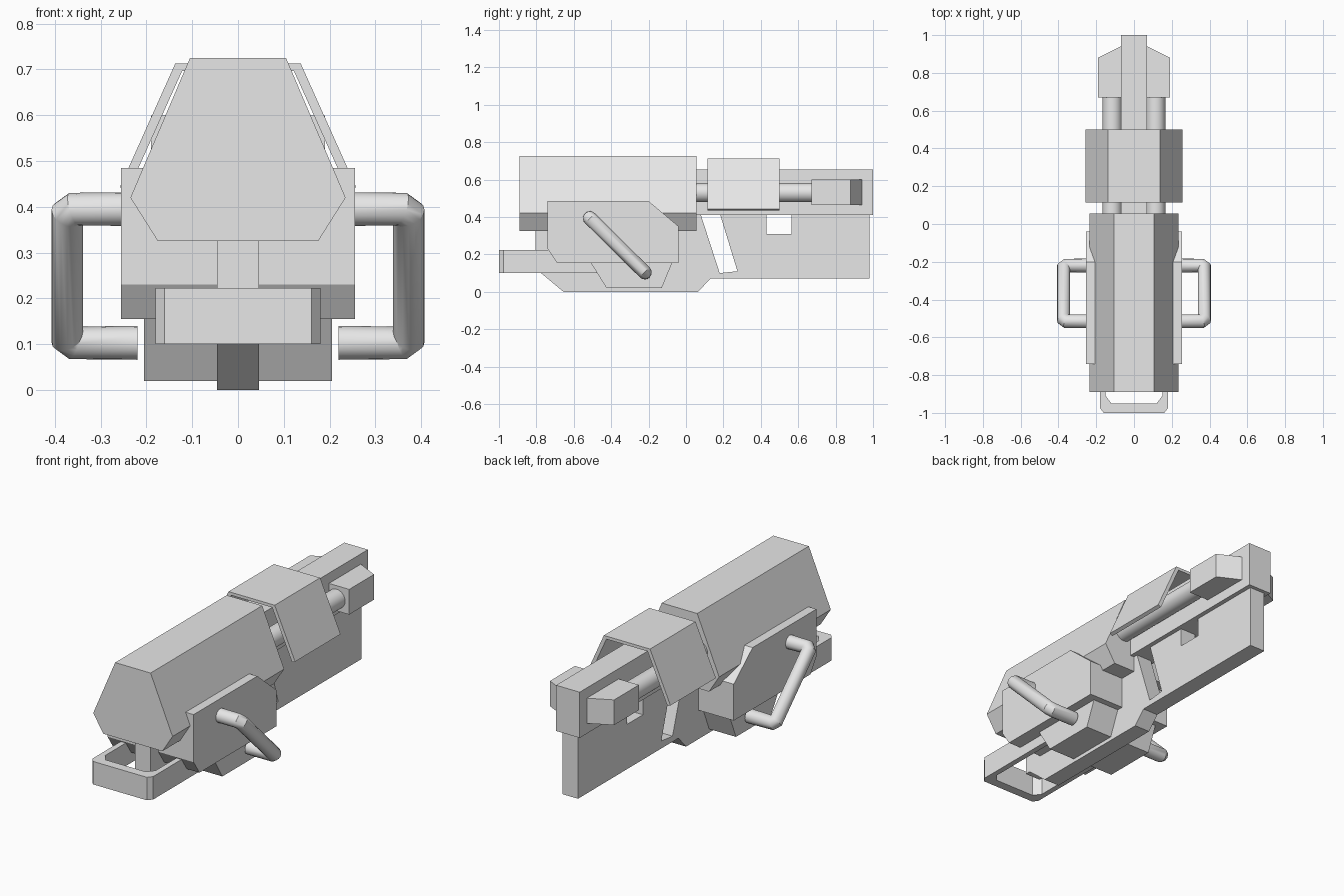
import bpy, bmesh, math
from mathutils import Vector, Matrix

cube = bpy.data.objects.get("Cube")
if cube:
    bpy.data.objects.remove(cube, do_unlink=True)

grey = bpy.data.materials.new("plain grey")
grey.use_nodes = True
grey.diffuse_color = (0.8, 0.8, 0.8, 1)
grey.node_tree.nodes["Principled BSDF"].inputs["Base Color"].default_value = (0.8, 0.8, 0.8, 1)


def add_object(name, bm):
    bmesh.ops.recalc_face_normals(bm, faces=bm.faces)
    mesh = bpy.data.meshes.new(name)
    bm.to_mesh(mesh)
    bm.free()
    mesh.materials.append(grey)
    ob = bpy.data.objects.new(name, mesh)
    bpy.context.collection.objects.link(ob)
    return ob


def prism(name, profile, axis, lo, hi):
    """Extrude a 2D profile along an axis: x takes (y, z), y takes (x, z), z takes (x, y)."""
    place = {"x": lambda a, b: (lo, a, b),
             "y": lambda a, b: (a, lo, b),
             "z": lambda a, b: (a, b, lo)}[axis]
    bm = bmesh.new()
    face = bm.faces.new([bm.verts.new(place(a, b)) for a, b in profile])
    new = bmesh.ops.extrude_face_region(bm, geom=[face])["geom"]
    move = Vector([(hi - lo) * (axis == k) for k in "xyz"])
    bmesh.ops.translate(bm, vec=move, verts=[g for g in new if isinstance(g, bmesh.types.BMVert)])
    return add_object(name, bm)


def symmetric(half):
    """Complete a half profile by mirroring its first coordinate."""
    return half + [(-a, b) for a, b in reversed(half)]


def smooth(ob):
    bpy.ops.object.select_all(action="DESELECT")
    ob.select_set(True)
    bpy.context.view_layer.objects.active = ob
    if ob.type == "CURVE":
        bpy.ops.object.convert(target="MESH")
    bpy.ops.object.shade_smooth_by_angle(angle=math.radians(30))


# Six-sided main housing
prism("main_housing", symmetric([(0.105, 0.725), (0.235, 0.42), (0.175, 0.325)]),
      "y", -0.89, 0.055)

# Central spine plate with a slanted slot and a small window below the beam
prism("spine_plate", [
    (-0.805, 0.35), (-0.805, 0.1), (-0.775, 0.1), (-0.655, 0), (0.065, 0), (0.13, 0.07),
    (0.98, 0.07), (0.98, 0.415), (0.565, 0.415), (0.565, 0.31), (0.43, 0.31), (0.43, 0.415),
    (0.182, 0.415), (0.275, 0.11), (0.18, 0.1), (0.078, 0.415), (0.0, 0.415), (0.0, 0.35)],
    "x", -0.046, 0.046)

# Upper beam
prism("upper_beam", [(0, 0.41), (1, 0.41), (1, 0.655), (0, 0.655)], "x", -0.07, 0.07)

# Open-bottomed shroud around the beam
prism("shroud", symmetric([(0.137, 0.713), (0.258, 0.443), (0.24, 0.435), (0.122, 0.697)]),
      "y", 0.115, 0.5)

# Side armour block and the lower block under it
prism("side_block", [(-0.74, 0.485), (-0.2, 0.485), (-0.04, 0.35), (-0.04, 0.155),
                     (-0.69, 0.155), (-0.74, 0.23)], "x", -0.255, 0.255)
prism("lower_block", [(-0.515, 0.165), (-0.425, 0.02), (-0.13, 0.02), (-0.07, 0.165)],
      "x", -0.205, 0.205)

# Front loop
prism("front_loop", symmetric([(0.16, -1), (0.18, -0.975), (0.18, -0.45), (0.15, -0.45),
                               (0.15, -0.91), (0.12, -0.95)]), "z", 0.1, 0.223)

for side, s in (("left", 1), ("right", -1)):
    # Round rods beside the beam
    bm = bmesh.new()
    bmesh.ops.create_cone(bm, cap_ends=True, segments=32, radius1=0.051, radius2=0.051, depth=0.7,
                          matrix=Matrix.Translation((s * 0.115, 0.35, 0.53))
                          @ Matrix.Rotation(math.pi / 2, 4, "X"))
    smooth(add_object(side + "_rod", bm))

    # Chamfered end pods
    prism(side + "_pod", [(s * 0.05, 0.67), (s * 0.19, 0.67), (s * 0.19, 0.88),
                          (s * 0.07, 0.94), (s * 0.05, 0.94)], "z", 0.465, 0.6)

    # Slanted tube handles
    path = [(0.22, -0.515, 0.395), (0.358, -0.515, 0.395), (0.373, -0.504, 0.384),
            (0.373, -0.231, 0.114), (0.358, -0.22, 0.103), (0.22, -0.22, 0.103)]
    curve = bpy.data.curves.new(side + "_handle", "CURVE")
    curve.dimensions = "3D"
    curve.bevel_depth = 0.037
    curve.bevel_resolution = 6
    curve.use_fill_caps = True
    spline = curve.splines.new("POLY")
    spline.points.add(len(path) - 1)
    for point, (x, y, z) in zip(spline.points, path):
        point.co = (s * x, y, z, 1)
    curve.materials.append(grey)
    handle = bpy.data.objects.new(side + "_handle", curve)
    bpy.context.collection.objects.link(handle)
    smooth(handle)
